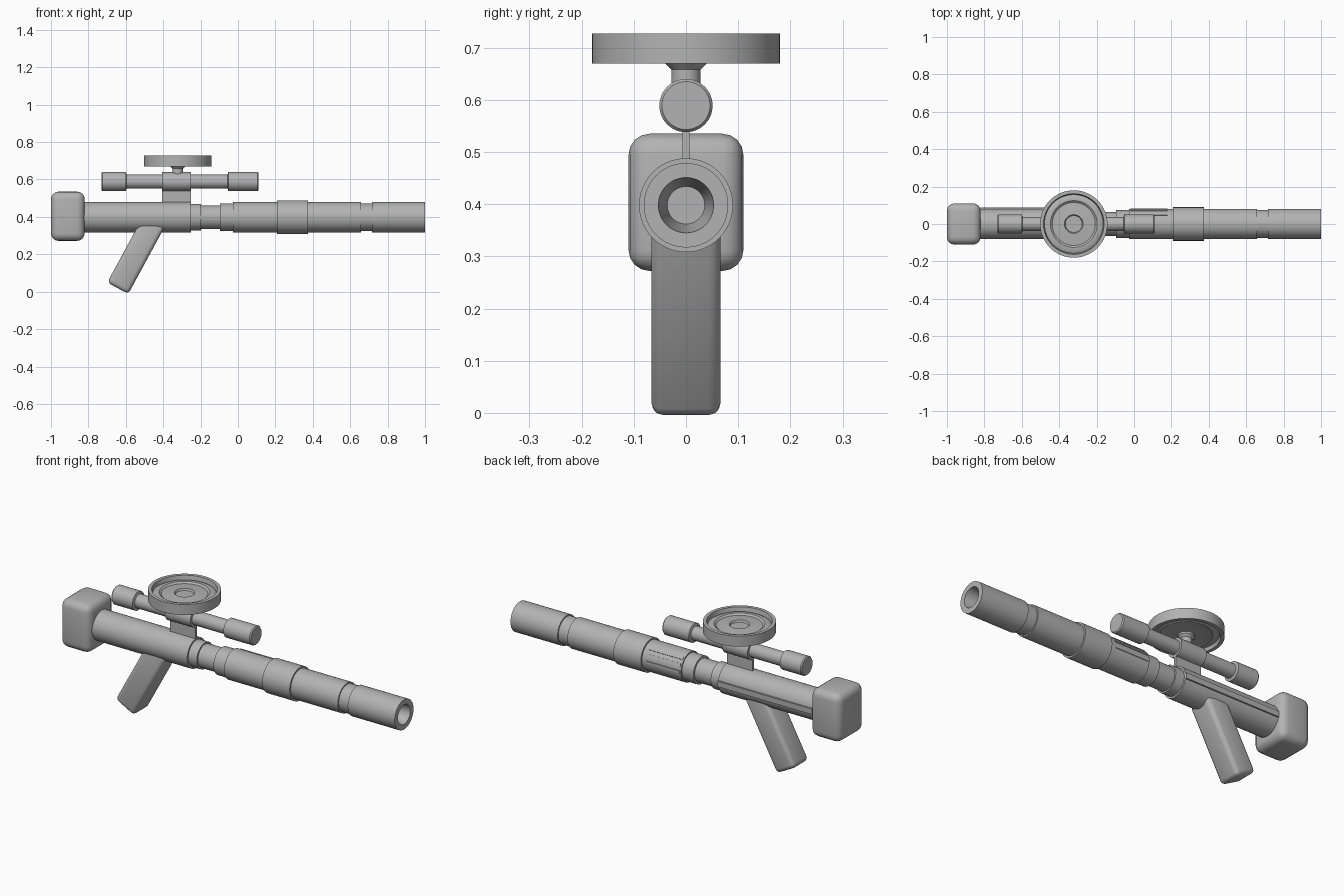
import bpy, bmesh, math
from mathutils import Matrix, Vector

if "Cube" in bpy.data.objects:
    bpy.data.objects.remove(bpy.data.objects["Cube"])

grey = bpy.data.materials.new("gun_grey")
grey.diffuse_color = (0.45, 0.45, 0.45, 1)
grey.use_nodes = True
grey.node_tree.nodes["Principled BSDF"].inputs["Base Color"].default_value = grey.diffuse_color


def finish(name, bm, matrix=Matrix()):
    bmesh.ops.remove_doubles(bm, verts=bm.verts, dist=1e-5)
    bmesh.ops.recalc_face_normals(bm, faces=bm.faces)
    me = bpy.data.meshes.new(name)
    bm.to_mesh(me)
    bm.free()
    me.materials.append(grey)
    ob = bpy.data.objects.new(name, me)
    ob.matrix_world = matrix
    bpy.context.collection.objects.link(ob)
    bpy.ops.object.select_all(action='DESELECT')
    ob.select_set(True)
    bpy.context.view_layer.objects.active = ob
    bpy.ops.object.shade_smooth_by_angle(angle=math.radians(35))
    return ob


def lathe(name, profile, centre, along_x=True, n=48):
    """Spin (position, radius) pairs around the x or z axis."""
    bm = bmesh.new()
    verts = [bm.verts.new((r, 0, p)) for p, r in profile]
    edges = [bm.edges.new(pair) for pair in zip(verts, verts[1:])]
    bmesh.ops.spin(bm, geom=verts + edges, axis=(0, 0, 1), cent=(0, 0, 0),
                   angle=math.tau, steps=n, use_merge=True)
    m = Matrix.Translation(centre)
    if along_x:
        m = m @ Matrix.Rotation(math.pi / 2, 4, 'Y')
    return finish(name, bm, m)


def box(name, size, centre, bevel=0, tilt=0, segments=4):
    bm = bmesh.new()
    bmesh.ops.create_cube(bm, size=1)
    bmesh.ops.scale(bm, vec=size, verts=bm.verts)
    if bevel:
        bmesh.ops.bevel(bm, geom=bm.edges[:], offset=bevel, segments=segments,
                        profile=0.5, affect='EDGES')
    return finish(name, bm, Matrix.Translation(centre) @ Matrix.Rotation(tilt, 4, 'Y'))


# Barrel and receiver, with stepped sections and a bored muzzle
AXIS = 0.398
steps = [(-0.86, -0.25, 0.081), (-0.25, -0.198, 0.071), (-0.198, -0.096, 0.063),
         (-0.096, -0.027, 0.074), (-0.027, 0.209, 0.081), (0.209, 0.374, 0.09),
         (0.374, 0.658, 0.081), (0.658, 0.717, 0.074), (0.717, 1.0, 0.081)]
profile = [(-0.86, 0)]
for x0, x1, r in steps:
    profile += [(x0, r), (x1, r)]
profile += [(1.0, 0.053), (0.88, 0.036), (0.88, 0)]
lathe("barrel", profile, (0, 0, AXIS))

# Butt block and slanted grip
box("butt_block", (0.18, 0.22, 0.263), (-0.91, 0, 0.4035), 0.04)
box("grip", (0.128, 0.132, 0.41), (-0.545, 0, 0.199), 0.022, math.radians(28.5), 3)

# Raised strips on the back of the receiver and fore section
box("receiver_strip", (0.57, 0.016, 0.03), (-0.535, 0.08, AXIS))
for i, angle in enumerate((0, 25, 50)):
    a = math.radians(angle)
    strip = box(f"vent_strip_{i}", (0.2, 0.01, 0.014),
                (0.08, 0.079 * math.cos(a), AXIS + 0.079 * math.sin(a)))
    strip.rotation_euler = (a, 0, 0)

# Scope tube with wider caps and middle sleeve
SCOPE = 0.589
profile = [(-0.73, 0), (-0.73, 0.046), (-0.724, 0.051), (-0.6, 0.051), (-0.596, 0.037),
           (-0.405, 0.037), (-0.405, 0.05), (-0.252, 0.05), (-0.252, 0.037),
           (-0.056, 0.037), (-0.052, 0.051), (0.104, 0.051), (0.11, 0.046), (0.11, 0)]
lathe("scope", profile, (0, 0, SCOPE))
box("scope_mount", (0.153, 0.014, 0.09), (-0.3285, 0, 0.512))

# Round drum with recessed rings on both faces
drum = [(0.698, 0), (0.698, 0.045), (0.708, 0.05), (0.703, 0.115), (0.711, 0.125),
        (0.711, 0.143), (0.704, 0.157), (0.727, 0.162), (0.727, 0.18), (0.67, 0.18),
        (0.67, 0.162), (0.688, 0.157), (0.688, 0.143), (0.682, 0.125), (0.686, 0.115),
        (0.68, 0.05), (0.68, 0)]
lathe("drum", drum, (-0.322, 0, 0), False, 64)

# Flared post holding the drum
lathe("drum_post", [(0.62, 0), (0.62, 0.028), (0.658, 0.028), (0.67, 0.04),
                    (0.685, 0.04), (0.685, 0)], (-0.322, 0, 0), False, 32)
